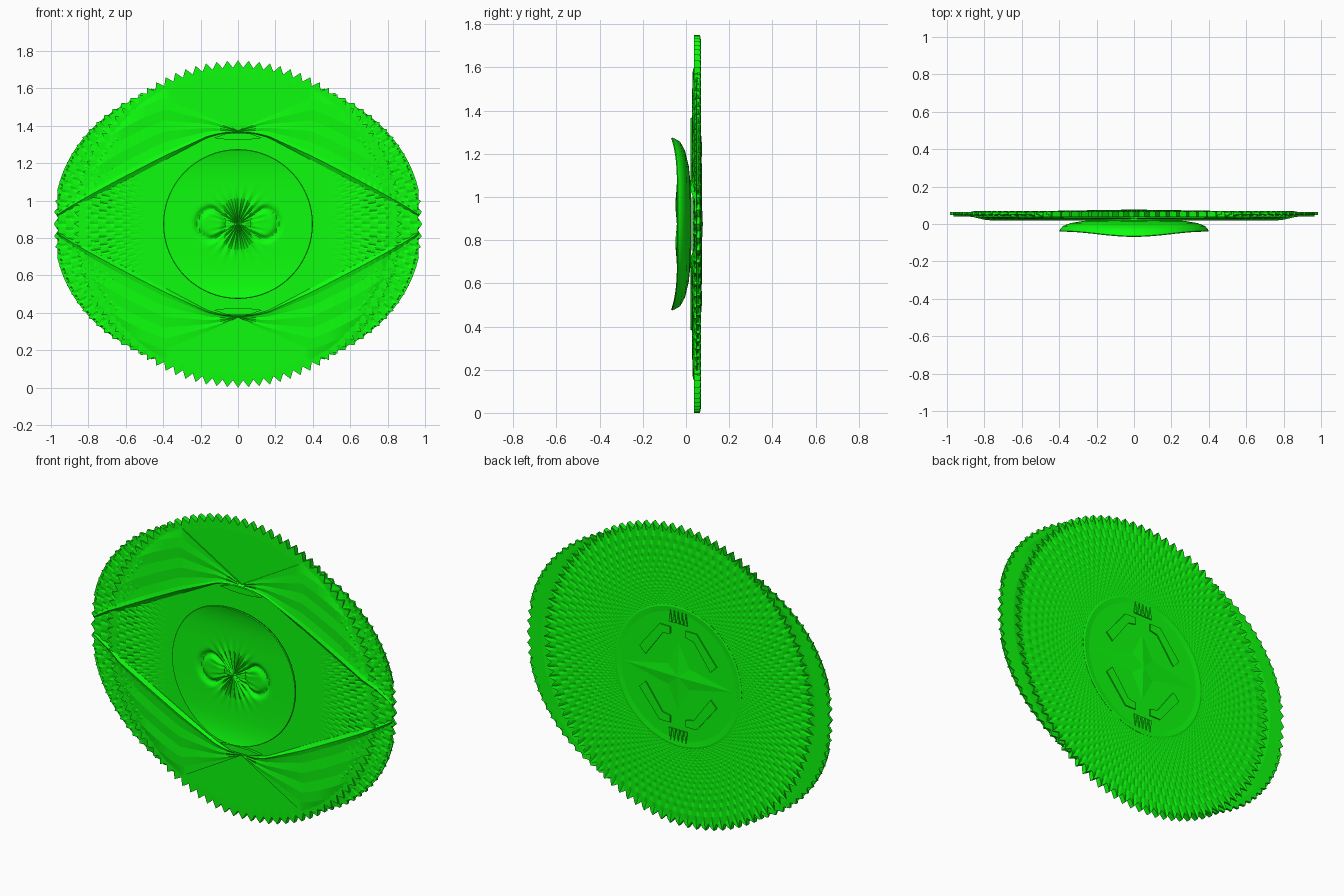
import bpy, bmesh
from math import sin, cos, pi, sqrt, exp, atan2, acos, copysign

if "Cube" in bpy.data.objects:
    bpy.data.objects.remove(bpy.data.objects["Cube"])

CZ = 0.875          # height of the disc centre
N = 384             # angular steps, four per tooth
D = 2 * pi / N
A, B, P = 0.985, 0.80, 2.17   # half axes and roundness of the oval sheet

mat = bpy.data.materials.new("green")
mat.diffuse_color = (0.004, 0.98, 0.004, 1)
mat.use_nodes = True
mat.node_tree.nodes["Principled BSDF"].inputs["Base Color"].default_value = mat.diffuse_color


def finish(bm, name, smooth=False):
    bmesh.ops.recalc_face_normals(bm, faces=bm.faces[:])
    me = bpy.data.meshes.new(name)
    bm.to_mesh(me)
    bm.free()
    ob = bpy.data.objects.new(name, me)
    bpy.context.collection.objects.link(ob)
    me.materials.append(mat)
    if smooth:
        bpy.ops.object.select_all(action='DESELECT')
        ob.select_set(True)
        bpy.context.view_layer.objects.active = ob
        bpy.ops.object.shade_smooth_by_angle(angle=0.7)
    return ob


def polar(name, rings, n, smooth=False):
    """Closed body: each ring is a function k -> (x, y, z above centre)."""
    bm = bmesh.new()
    vs = []
    for f in rings:
        row = []
        for k in range(n):
            x, y, z = f(k)
            row.append(bm.verts.new((x, y, z + CZ)))
        vs.append(row)
    for a, b in zip(vs, vs[1:]):
        for k in range(n):
            m = (k + 1) % n
            bm.faces.new((a[k], a[m], b[m], b[k]))
    bm.faces.new(vs[0])
    bm.faces.new(vs[-1])
    return finish(bm, name, smooth)


def prism(name, pts, y0, y1, peak=None):
    """Extruded outline; with a peak its back rises to a central point."""
    bm = bmesh.new()
    a = [bm.verts.new((x, y0, z + CZ)) for x, z in pts]
    b = [bm.verts.new((x, y1, z + CZ)) for x, z in pts]
    bm.faces.new(a)
    top = bm.verts.new((0, peak, CZ)) if peak else None
    if not peak:
        bm.faces.new(b)
    for i in range(len(pts)):
        j = (i + 1) % len(pts)
        bm.faces.new((a[i], a[j], b[j], b[i]))
        if peak:
            bm.faces.new((b[i], b[j], top))
    return finish(bm, name)


def clamp(v):
    return min(1, max(0, v))


def tri(i):
    return abs((i % 4) - 2) / 2      # 1 on a ridge, 0 in a valley


def lattice(k, j):
    return max(tri(k + j), tri(k - j))


# toothed disc, its back woven from blades tangent to a circle under the hub
R0 = 0.34
J0, J1 = 34, int(acos(R0 / 0.87) / D)


def disc_ring(r, y, j=None):
    def f(k):
        q = min(r, 0.835 + 0.04 * tri(k))
        yy = y if j is None else y - 0.011 * (1 - lattice(k, j)) * q * q
        return q * cos(k * D), yy, q * sin(k * D)
    return f


rings = [disc_ring(0.4, 0.037), disc_ring(0.8, 0.037), disc_ring(1, 0.038)]
rings += [disc_ring(1 if j == J1 else R0 / cos(j * D), 0.069, j)
          for j in range(J1, J0, -1)]
polar("toothed_disc", rings, N)


# wide toothed oval sheet behind the lids, thin where it leaves the disc
def sheet_ring(s, back=False, j=0):
    def f(k):
        t = k * D
        q = s if s < 0.99 else s - 0.025 * (1 - tri(k))
        c, d = cos(t), sin(t)
        x = A * q * copysign(abs(c) ** (2 / P), c)
        z = B * q * copysign(abs(d) ** (2 / P), d)
        top = 0.47 + 0.58 * abs(x)
        z = max(-top, min(top, z))
        edge = clamp((sqrt(x * x + z * z) - 0.8) / 0.07)
        if back:
            return x, 0.052 + 0.012 * edge, z
        ripple = 0.007 * lattice(k, j) * clamp((abs(x) - 0.5) * 5)
        return x, 0.037 + 0.017 * edge - ripple, z
    return f


rings = [sheet_ring(0.3 + 0.7 * j / 32, False, j) for j in range(33)]
rings += [sheet_ring(s, True) for s in (1, 0.95, 0.9, 0.85, 0.8, 0.5)]
polar("oval_sheet", rings, N)


# four lid halves between the almond opening and the V-shaped upper edge
def almond(x):
    straight = 0.03 + 0.525 * (A - x)
    return min(straight, 0.49 - 1.1 * x * x) if x < 0.24 else straight


def lid(name, sx, sz):
    bm = bmesh.new()
    steps = [0, .06, .12, .25, .4, .55, .7, .85, 1]
    ys = [.034, .02, .026, .03, .027, .031, .028, .031, .031]
    front, back = [], []
    for i in range(61):
        x = 0.965 * i / 60
        lo = almond(x)
        hi = max(lo + 0.004, min(0.5 + 0.58 * x, 0.975 * B * (1 - (x / A) ** P) ** (1 / P)))
        rf, rb = [], []
        for j, (t, y) in enumerate(zip(steps, ys)):
            z = lo + (hi - lo) * t
            lift = 0.02 * clamp((sqrt(x * x + z * z) - 0.8) / 0.08)
            zig = 0.006 * ((i + j) % 2) * (0.1 < t < 0.9) * clamp((x - 0.5) * 4)
            rf.append(bm.verts.new((sx * x, y + lift + zig, sz * z + CZ)))
            rb.append(bm.verts.new((sx * x, max(0.04, y + lift + 0.007), sz * z + CZ)))
        front.append(rf)
        back.append(rb)
    m = len(steps)
    for i in range(60):
        for g in (front, back):
            for j in range(m - 1):
                bm.faces.new((g[i][j], g[i + 1][j], g[i + 1][j + 1], g[i][j + 1]))
        for j in (0, m - 1):
            bm.faces.new((front[i][j], front[i + 1][j], back[i + 1][j], back[i][j]))
    finish(bm, name)


# iris: saddle-shaped front with a pinched bow, domed back
def iris_front(x, z):
    r, a = sqrt(x * x + z * z), atan2(z, x)
    y = -0.041 - 0.029 * (abs(z) / 0.4) ** 5
    pad = sqrt(((abs(x) - 0.14) / 0.075) ** 2 + (z / 0.08) ** 2)
    y += 0.016 * exp(-((pad - 1) * 5) ** 2)                       # bow outline
    y += 0.008 * cos(24 * a) * abs(sin(a)) * exp(-((r - 0.09) / 0.07) ** 2)
    return y


def iris_ring(r, g=None):
    def f(k):
        t = k * 2 * pi / 144
        x, z = r * cos(t), r * sin(t)
        if g is None:
            return x, iris_front(x, z), z
        y0 = iris_front(0.4 * cos(t), 0.4 * sin(t))
        return x, y0 + (0.026 - y0) * g, z
    return f


rings = [iris_ring(0.004 + 0.386 * j / 36) for j in range(37)] + [iris_ring(0.397)]
rings += [iris_ring(r, g) for r, g in ((.4, .06), (.395, .2), (.38, .45), (.34, .68),
                                       (.27, .86), (.18, .96), (.08, 1))]
polar("iris", rings, 144, True)


# hub plate on the back
def hub_ring(r, y):
    return lambda k: (r * cos(k * 2 * pi / 96), y, r * sin(k * 2 * pi / 96))


polar("back_hub", [hub_ring(.4, .05), hub_ring(.41, .07), hub_ring(.4, .072),
                   hub_ring(.36, .068)], 96)
prism("back_star", [(.35, 0), (.07, .06), (0, .2), (-.07, .06),
                    (-.35, 0), (-.07, -.06), (0, -.2), (.07, -.06)], 0.06, 0.069, 0.078)

# lids, bridges, slanted back bars and combs, mirrored in both directions
for sz, lvl in ((1, "upper"), (-1, "lower")):
    for sx, side in ((1, "right"), (-1, "left")):
        lid(f"{lvl}_lid_{side}", sx, sz)
        prism(f"{lvl}_back_bar_{side}",
              [(sx * x, sz * z) for x, z in ((.21, .08), (.25, .12), (.12, .28),
                                             (.05, .28), (.05, .24), (.1, .23))],
              0.06, 0.075)
    prism(lvl + "_bridge", [(-.13, sz * .46), (-.05, sz * .45), (.05, sz * .45),
                            (.13, sz * .46), (.06, sz * .485), (-.06, sz * .485)],
          0.022, 0.04)
    for i in range(-2, 3):
        x = i * 0.025
        prism(f"{lvl}_comb_{i + 3}",
              [(x - .01, sz * .31), (x + .01, sz * .31), (x, sz * .38)], 0.06, 0.075)
